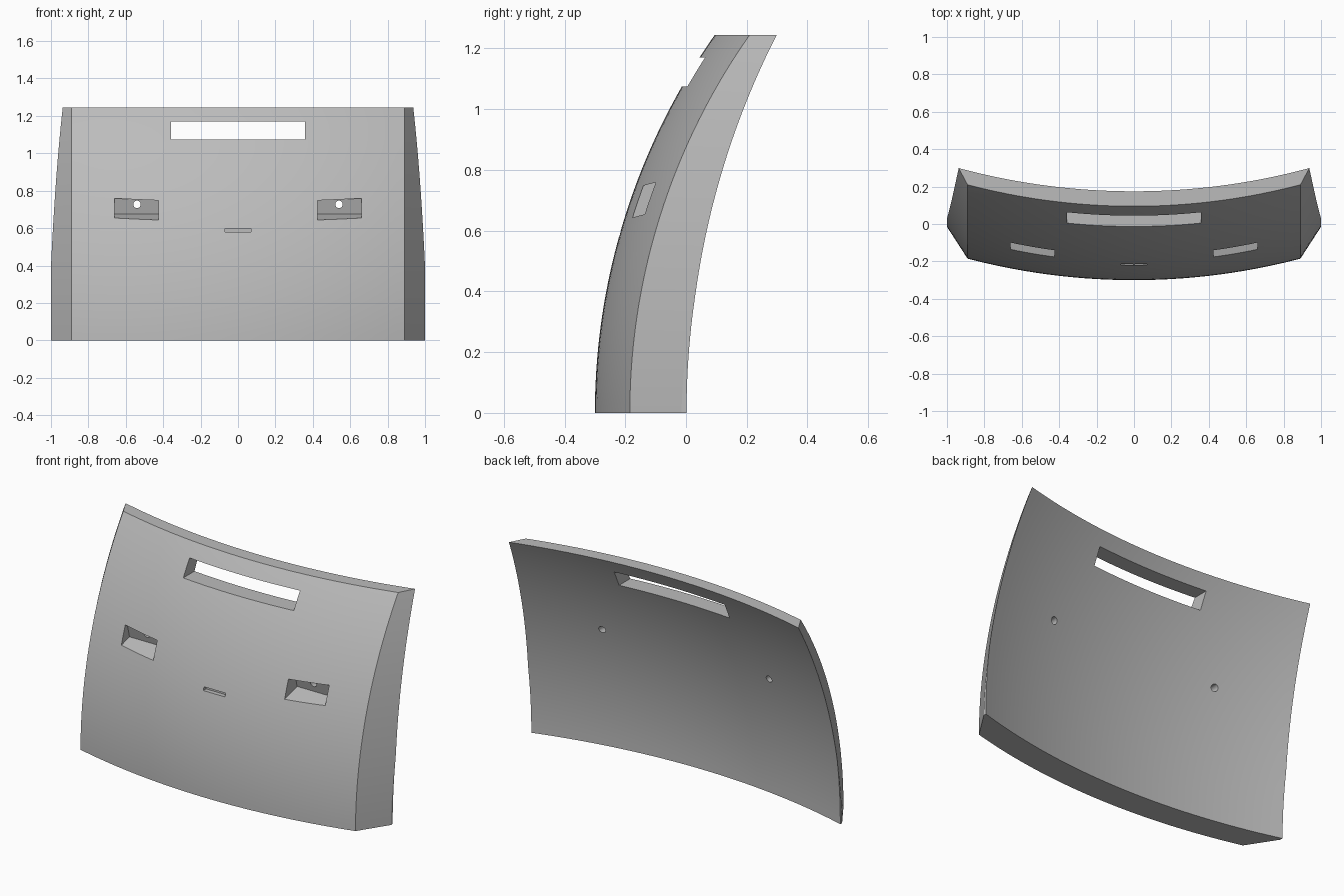
import bpy, bmesh, math

if "Cube" in bpy.data.objects:
    bpy.data.objects.remove(bpy.data.objects["Cube"])

H = 1.245          # panel height
ROWS, COLS = 40, 40

grey = bpy.data.materials.new("light_grey")
grey.diffuse_color = (0.5, 0.5, 0.5, 1)
grey.use_nodes = True
grey.node_tree.nodes["Principled BSDF"].inputs["Base Color"].default_value = grey.diffuse_color


def arc(t, r):
    """Sagitta of a circle of radius r at offset t."""
    return r - math.sqrt(r * r - t * t)


def front_y(x, z):
    return -0.30 + arc(z, 2.16) + arc(x, 3.5)


def back_y(x, z):
    return -0.14 + arc(z, 2.62) + arc(x, 3.6)


def section(z):
    """Closed horizontal outline of the panel at height z."""
    k = 0.647 - 0.094 * z               # slant of the side face
    yf = front_y(0.89, z)
    xb = 1.0
    for _ in range(30):
        xb = 0.89 + k * (back_y(xb, z) - yf)
    xb = min(xb, 1.0)                   # side is trimmed at full width
    ys = yf + (xb - 0.89) / k
    us = [-1 + 2 * i / COLS for i in range(COLS + 1)]
    pts = [(0.89 * u, front_y(0.89 * u, z), z) for u in us]
    pts.append((xb, ys, z))
    pts += [(xb * u, back_y(xb * u, z), z) for u in reversed(us)]
    pts.append((-xb, ys, z))
    return pts


# Curved panel: stacked outlines joined into a solid
bm = bmesh.new()
rings = [[bm.verts.new(p) for p in section(H * j / ROWS)] for j in range(ROWS + 1)]
n = len(rings[0])
for a, b in zip(rings, rings[1:]):
    for i in range(n):
        m = (i + 1) % n
        bm.faces.new((a[i], a[m], b[m], b[i]))
bm.faces.new(rings[0][::-1])
bm.faces.new(rings[-1])
bmesh.ops.remove_doubles(bm, verts=bm.verts, dist=1e-4)
bmesh.ops.recalc_face_normals(bm, faces=bm.faces)
mesh = bpy.data.meshes.new("curved_panel")
bm.to_mesh(mesh)
bm.free()
mesh.materials.append(grey)
panel = bpy.data.objects.new("curved_panel", mesh)
bpy.context.collection.objects.link(panel)


def cut(cutter):
    """Subtract a cutter from the panel and remove it."""
    cutter.hide_render = True
    cutter.data.materials.append(grey)
    mod = panel.modifiers.new("cut", 'BOOLEAN')
    mod.operation, mod.solver, mod.object = 'DIFFERENCE', 'EXACT', cutter
    bpy.context.view_layer.objects.active = panel
    bpy.ops.object.modifier_apply(modifier=mod.name)
    bpy.data.objects.remove(cutter)


def box(loc, size, tilt=0):
    bpy.ops.mesh.primitive_cube_add(size=1, location=loc, rotation=(tilt, 0, 0))
    o = bpy.context.object
    o.scale = size
    bpy.context.view_layer.update()
    return o


# Long slot through the top
cut(box((0, 0.1, 1.1225), (0.715, 0.6, 0.095)))

# Small shallow groove in the middle
cut(box((0, -0.24, 0.589), (0.14, 0.09, 0.02)))

# Two tilted pockets, each with a round hole through its back wall
for s in (-1, 1):
    cut(box((s * 0.5425, -0.217, 0.680), (0.235, 0.3, 0.092), math.radians(15)))
    bpy.ops.mesh.primitive_cylinder_add(vertices=24, radius=0.02, depth=0.3,
                                        location=(s * 0.54, 0.03, 0.727),
                                        rotation=(math.pi / 2, 0, 0))
    cut(bpy.context.object)

# Smooth curved skins, sharp edges
bpy.ops.object.select_all(action='DESELECT')
panel.select_set(True)
bpy.context.view_layer.objects.active = panel
bpy.ops.object.shade_smooth_by_angle(angle=math.radians(20))
